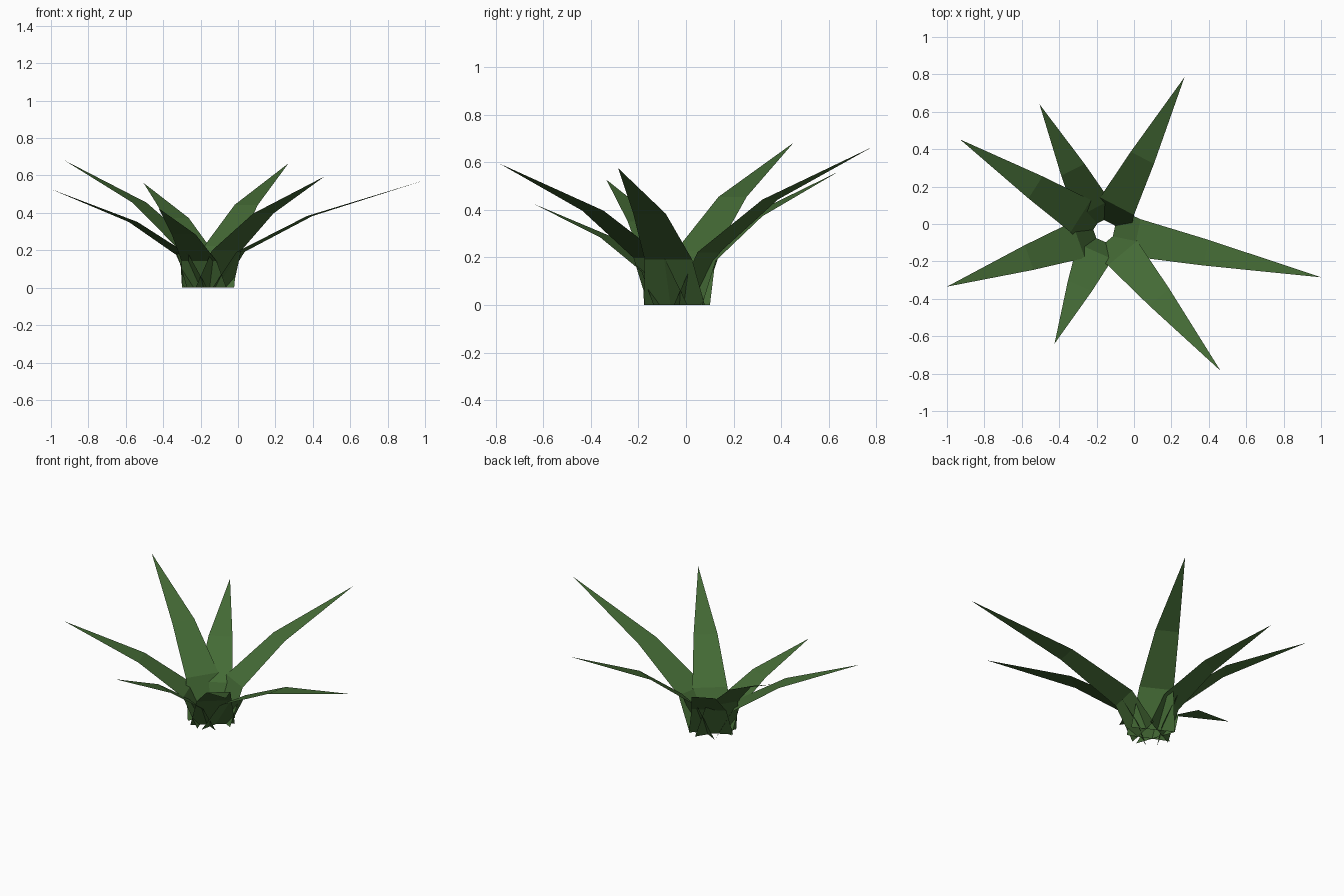
import bpy
from mathutils import Vector

if "Cube" in bpy.data.objects:
    bpy.data.objects.remove(bpy.data.objects["Cube"])

green = bpy.data.materials.new("leaf green")
green.diffuse_color = (0.058, 0.145, 0.036, 1)
green.use_nodes = True
green.node_tree.nodes["Principled BSDF"].inputs["Base Color"].default_value = green.diffuse_color

# Common centre of the rosette, and the leaf tips around it
CENTRE = Vector((-0.16, -0.037, 0))
TIPS = [
    (0.27, 0.785, 0.665), (-0.505, 0.64, 0.56), (-0.93, 0.452, 0.682),
    (-1.0, -0.335, 0.527), (-0.425, -0.64, 0.425), (0.463, -0.785, 0.595),
    (1.0, -0.285, 0.575),
]
HALF_WIDTHS = [0.13, 0.102, 0.07]
INNER = 0.052  # distance of each leaf base from the centre


def leaf(name, tip):
    """Flat three-segment blade that arches outwards and tapers to a point."""
    tip = Vector(tip)
    out = tip - CENTRE
    height = out.z
    out.z = 0
    reach = out.length - INNER
    out.normalize()
    side = Vector((-out.y, out.x, 0))
    verts = []
    for i, w in enumerate(HALF_WIDTHS):
        t = i / 3
        mid = CENTRE + out * (INNER + reach * t * t) + Vector((0, 0, height * t))
        verts += [mid - side * w, mid + side * w]
    verts.append(tip)
    # Faces wound so that the upper side is the outside
    faces = [(0, 2, 3, 1), (2, 4, 5, 3), (4, 6, 5)]
    mesh = bpy.data.meshes.new(name)
    mesh.from_pydata(verts, [], faces)
    mesh.materials.append(green)
    mesh.update()
    bpy.context.collection.objects.link(bpy.data.objects.new(name, mesh))


for n, tip in enumerate(TIPS, 1):
    leaf(f"leaf_{n}", tip)
